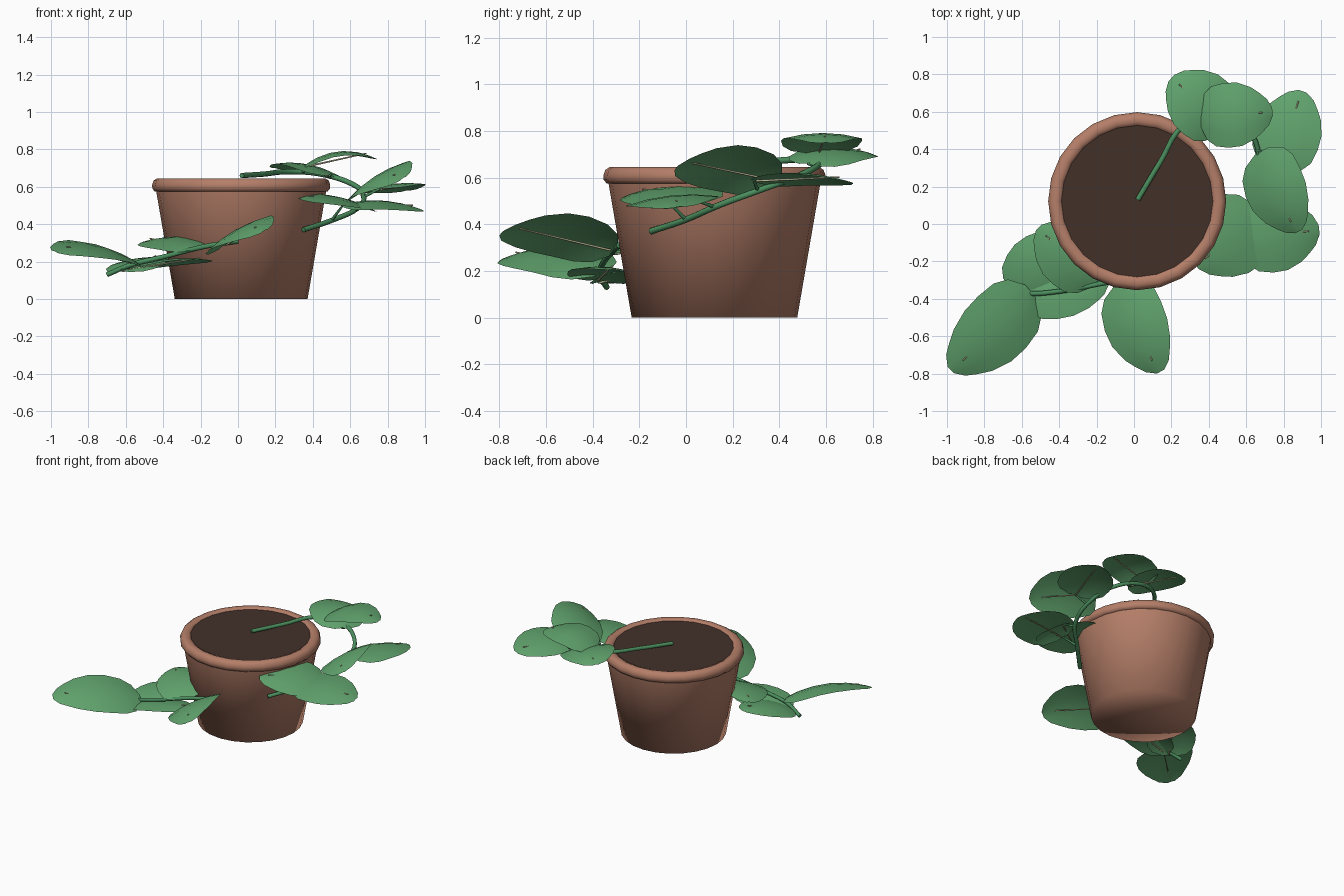
import bpy, bmesh, math
from mathutils import Vector

cube = bpy.data.objects.get("Cube")
if cube:
    bpy.data.objects.remove(cube, do_unlink=True)


def material(name, rgb):
    m = bpy.data.materials.new(name)
    m.use_nodes = True
    m.diffuse_color = (*rgb, 1)
    m.node_tree.nodes["Principled BSDF"].inputs["Base Color"].default_value = (*rgb, 1)
    return m


TERRACOTTA = material("terracotta", (0.46, 0.21, 0.14))
SOIL = material("dark soil", (0.055, 0.03, 0.022))
LEAF = material("leaf green", (0.12, 0.37, 0.155))
STEM = material("stem green", (0.07, 0.27, 0.11))
RIB = material("pale rib", (0.56, 0.55, 0.34))


def make_object(name, bm, mat, sharp=50):
    mesh = bpy.data.meshes.new(name)
    bm.to_mesh(mesh)
    bm.free()
    mesh.materials.append(mat)
    obj = bpy.data.objects.new(name, mesh)
    bpy.context.collection.objects.link(obj)
    bpy.ops.object.select_all(action="DESELECT")
    bpy.context.view_layer.objects.active = obj
    obj.select_set(True)
    bpy.ops.object.shade_smooth_by_angle(angle=math.radians(sharp))
    return obj


def lathe(name, profile, mat, steps=24):
    """Spin (radius, height) points around the pot axis."""
    bm = bmesh.new()
    verts = [bm.verts.new((r, 0, z)) for r, z in profile]
    edges = [bm.edges.new(pair) for pair in zip(verts, verts[1:])]
    bmesh.ops.spin(bm, geom=verts + edges, axis=(0, 0, 1), cent=(0, 0, 0),
                   angle=math.tau, steps=steps, use_duplicate=False)
    bmesh.ops.remove_doubles(bm, verts=bm.verts, dist=0.0005)
    bmesh.ops.recalc_face_normals(bm, faces=bm.faces)
    obj = make_object(name, bm, mat, 180)
    obj.location = POT_CENTRE
    return obj


def tube(name, points, radius, mat, tip=1.0, smooth=True):
    """Round tube through points, thinning to the given tip scale."""
    curve = bpy.data.curves.new(name, "CURVE")
    curve.dimensions = "3D"
    curve.bevel_depth = radius
    curve.bevel_resolution = 2
    curve.resolution_u = 5
    curve.use_fill_caps = True
    spline = curve.splines.new("BEZIER" if smooth else "POLY")
    pts = spline.bezier_points if smooth else spline.points
    pts.add(len(points) - 1)
    spline.use_smooth = True
    for i, (p, co) in enumerate(zip(pts, points)):
        p.co = co if smooth else (*co, 1)
        p.radius = 1 + (tip - 1) * i / (len(points) - 1)
        if smooth:
            p.handle_left_type = p.handle_right_type = "AUTO"
    curve.materials.append(mat)
    obj = bpy.data.objects.new(name, curve)
    bpy.context.collection.objects.link(obj)
    return obj


# Half widths from leaf base to blunt tip
OUTLINE = [(0, 0.05), (0.08, 0.14), (0.2, 0.185), (0.38, 0.2), (0.56, 0.195),
           (0.74, 0.16), (0.85, 0.12), (0.94, 0.08), (1, 0.025)]
ACROSS = [-1, -0.5, 0, 0.5, 1]


def leaf(name, vine, base, tip, roll=0, width=1.0, arch=0.045):
    """Arched blade with a rib below and a stalk back to its vine."""
    base, tip = Vector(base), Vector(tip)
    length = (tip - base).length
    ahead = (tip - base).normalized()
    left = Vector((0, 0, 1)).cross(ahead).normalized()
    up = ahead.cross(left)
    a = math.radians(roll)
    left, up = left * math.cos(a) + up * math.sin(a), up * math.cos(a) - left * math.sin(a)

    def point(t, s, h):
        return base + ahead * length * t + left * s + up * h

    bm = bmesh.new()
    rows = []
    for t, half in OUTLINE:
        rise = arch * 4 * t * (1 - t)
        rows.append([bm.verts.new(point(t, s * half * width, rise - s * s * half * 0.12))
                     for s in ACROSS])
    for r0, r1 in zip(rows, rows[1:]):
        for i in range(len(ACROSS) - 1):
            bm.faces.new((r0[i + 1], r0[i], r1[i], r1[i + 1]))
    make_object(name, bm, LEAF)

    # straight rib breaks through the blade near the tip
    rib_end = arch * 4 * 0.87 * 0.13 + 0.007
    tube(name + "_rib", [point(0.03, 0, -0.004), point(0.87, 0, rib_end)], 0.005, RIB, 0.7, False)

    # stalk leaves the closest part of the vine
    joints = [Vector(p).lerp(Vector(q), k / 6) for p, q in zip(vine, vine[1:]) for k in range(7)]
    start = min(joints, key=lambda j: (j - base).length)
    if (start - base).length > 0.02:
        tube(name + "_stalk", [start, base], 0.009, STEM, 0.6, False)


# Pot, rolled rim and soil
POT_CENTRE = (0.017, 0.122, 0)
lathe("pot_body", [(0, 0), (0.355, 0), (0.455, 0.58)], TERRACOTTA)
lathe("pot_rim", [(0.44, 0.572), (0.462, 0.575), (0.475, 0.59), (0.476, 0.61), (0.468, 0.633),
                  (0.45, 0.645), (0.425, 0.645), (0.405, 0.635), (0.395, 0.6)], TERRACOTTA)
lathe("soil", [(0, 0.638), (0.405, 0.636)], SOIL)

# Vines
UPPER = [(0.02, 0.13, 0.66), (0.14, 0.33, 0.668), (0.27, 0.53, 0.68), (0.43, 0.58, 0.67),
         (0.61, 0.5, 0.615), (0.67, 0.34, 0.555), (0.64, 0.15, 0.485), (0.5, 0, 0.42),
         (0.35, -0.15, 0.37)]
LOWER = [(0, -0.285, 0.31), (-0.18, -0.32, 0.28), (-0.4, -0.36, 0.225), (-0.58, -0.37, 0.18),
         (-0.7, -0.34, 0.13)]
tube("upper_vine", UPPER, 0.014, STEM)
tube("lower_vine", LOWER, 0.013, STEM)

# Leaves of the upper vine
leaf("upper_leaf_back", UPPER, (0.49, 0.52, 0.66), (0.2, 0.78, 0.7), 6, 0.92)
leaf("upper_leaf_top", UPPER, (0.35, 0.57, 0.71), (0.74, 0.6, 0.75), 0, 0.87, 0.06)
leaf("upper_leaf_outer", UPPER, (0.76, 0.29, 0.59), (0.9, 0.71, 0.58), -8, 0.9, 0.03)
leaf("upper_leaf_raised", UPPER, (0.68, 0.39, 0.59), (0.88, -0.04, 0.645), 30, 0.95, 0.055)
leaf("upper_leaf_side", UPPER, (0.56, -0.08, 0.5), (0.99, -0.03, 0.475), 6, 1.0, 0.035)
leaf("upper_leaf_front", UPPER, (0.68, 0.06, 0.495), (0.33, -0.22, 0.535), -10, 1.08, 0.035)

# Leaves of the lower vine
leaf("lower_leaf_outer", LOWER, (-0.55, -0.36, 0.195), (-0.98, -0.78, 0.255), -16, 0.98, 0.06)
leaf("lower_leaf_front", LOWER, (-0.07, -0.31, 0.29), (0.14, -0.79, 0.365), 27, 0.95, 0.06)
leaf("lower_leaf_inner", LOWER, (-0.2, -0.31, 0.275), (-0.51, -0.02, 0.305), -10, 0.85, 0.035)
leaf("lower_leaf_end", LOWER, (-0.62, -0.38, 0.15), (-0.41, -0.05, 0.22), 0, 0.82, 0.03)
leaf("lower_leaf_under", LOWER, (-0.6, -0.38, 0.16), (-0.14, -0.31, 0.205), -6, 0.78, 0.03)
